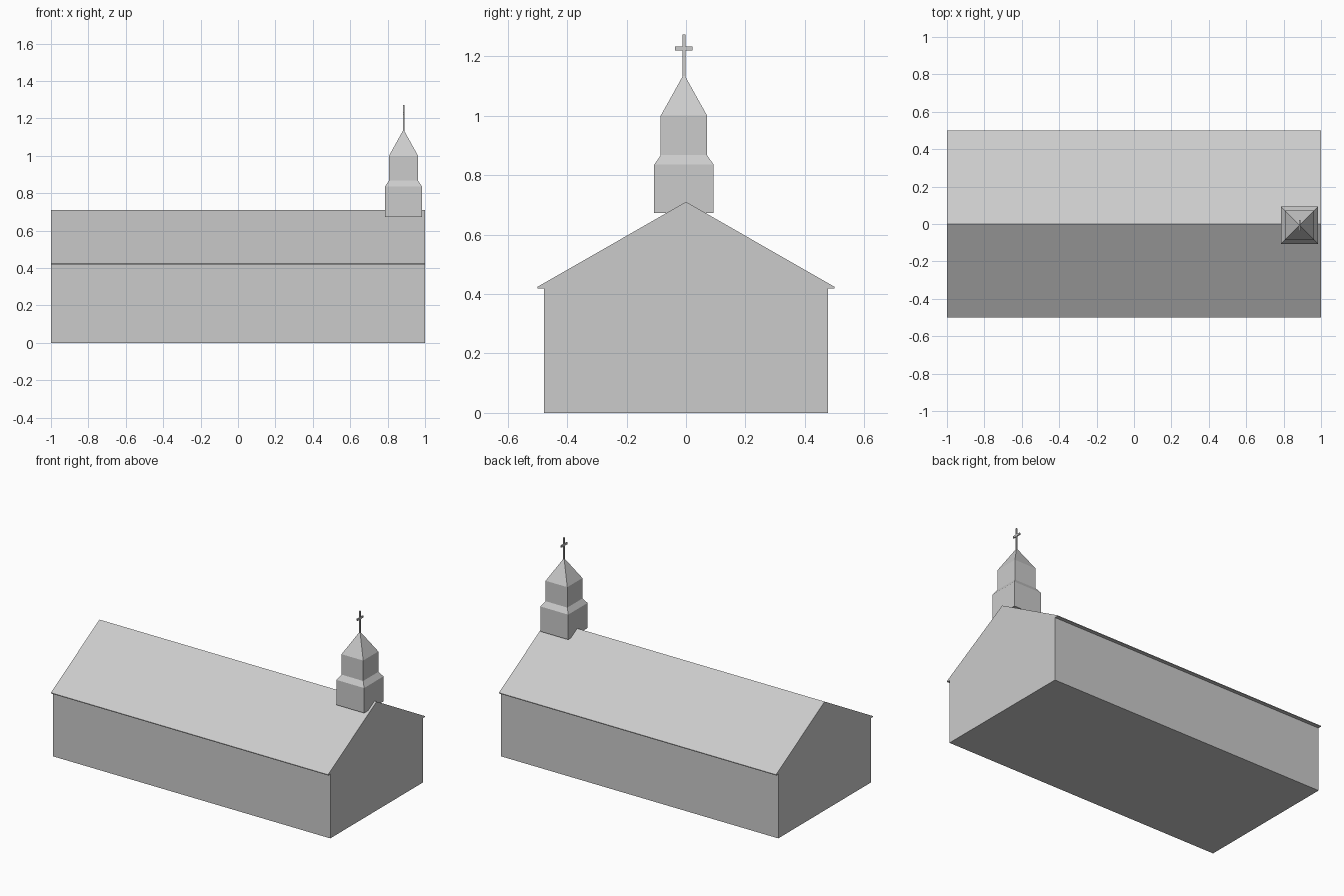
import bpy
import bmesh

cube = bpy.data.objects.get("Cube")
if cube:
    bpy.data.objects.remove(cube, do_unlink=True)

grey = bpy.data.materials.new("plain_grey")
grey.use_nodes = True
grey.diffuse_color = (0.6, 0.6, 0.6, 1)
grey.node_tree.nodes["Principled BSDF"].inputs["Base Color"].default_value = grey.diffuse_color

TOWER_X, TOWER_Y = 0.885, -0.007


def finish(name, bm):
    """Turn a bmesh into a flat-shaded grey object."""
    bmesh.ops.recalc_face_normals(bm, faces=bm.faces)
    mesh = bpy.data.meshes.new(name)
    bm.to_mesh(mesh)
    bm.free()
    mesh.materials.append(grey)
    obj = bpy.data.objects.new(name, mesh)
    bpy.context.collection.objects.link(obj)
    return obj


def extrude_x(name, profile, half_length):
    """Extrude a closed (y, z) profile along x."""
    bm = bmesh.new()
    face = bm.faces.new([bm.verts.new((-half_length, y, z)) for y, z in profile])
    result = bmesh.ops.extrude_face_region(bm, geom=[face], use_keep_orig=True)
    moved = [v for v in result["geom"] if isinstance(v, bmesh.types.BMVert)]
    bmesh.ops.translate(bm, verts=moved, vec=(2 * half_length, 0, 0))
    return finish(name, bm)


def square_stack(name, levels, apex_z):
    """Join square rings (half width, z), closed below and pointed on top."""
    bm = bmesh.new()
    corners = [(-1, -1), (1, -1), (1, 1), (-1, 1)]
    rings = [[bm.verts.new((TOWER_X + r * i, TOWER_Y + r * j, z)) for i, j in corners]
             for r, z in levels]
    bm.faces.new(rings[0])
    for low, high in zip(rings, rings[1:]):
        for k in range(4):
            n = (k + 1) % 4
            bm.faces.new((low[k], low[n], high[n], high[k]))
    apex = bm.verts.new((TOWER_X, TOWER_Y, apex_z))
    for k in range(4):
        bm.faces.new((rings[-1][k], rings[-1][(k + 1) % 4], apex))
    return finish(name, bm)


def box(name, size, z):
    """Box centred on the tower axis."""
    bm = bmesh.new()
    bmesh.ops.create_cube(bm, size=1)
    bmesh.ops.scale(bm, verts=bm.verts, vec=size)
    bmesh.ops.translate(bm, verts=bm.verts, vec=(TOWER_X, TOWER_Y, z))
    return finish(name, bm)


# Hall: walls and gabled roof with overhanging eaves, as one profile
half = [(0.477, 0), (0.477, 0.419), (0.5, 0.419), (0.5, 0.424)]
profile = half + [(0, 0.71)] + [(-y, z) for y, z in reversed(half)]
extrude_x("hall", profile, 1.0)

# Bell tower with sloped shoulder and pyramid spire
square_stack("bell_tower", [(0.1, 0.672), (0.1, 0.835), (0.078, 0.867), (0.078, 1.0)], 1.14)

# Cross on the spire
box("cross_post", (0.008, 0.01, 0.15), 1.198)
box("cross_arm", (0.008, 0.059, 0.012), 1.226)
